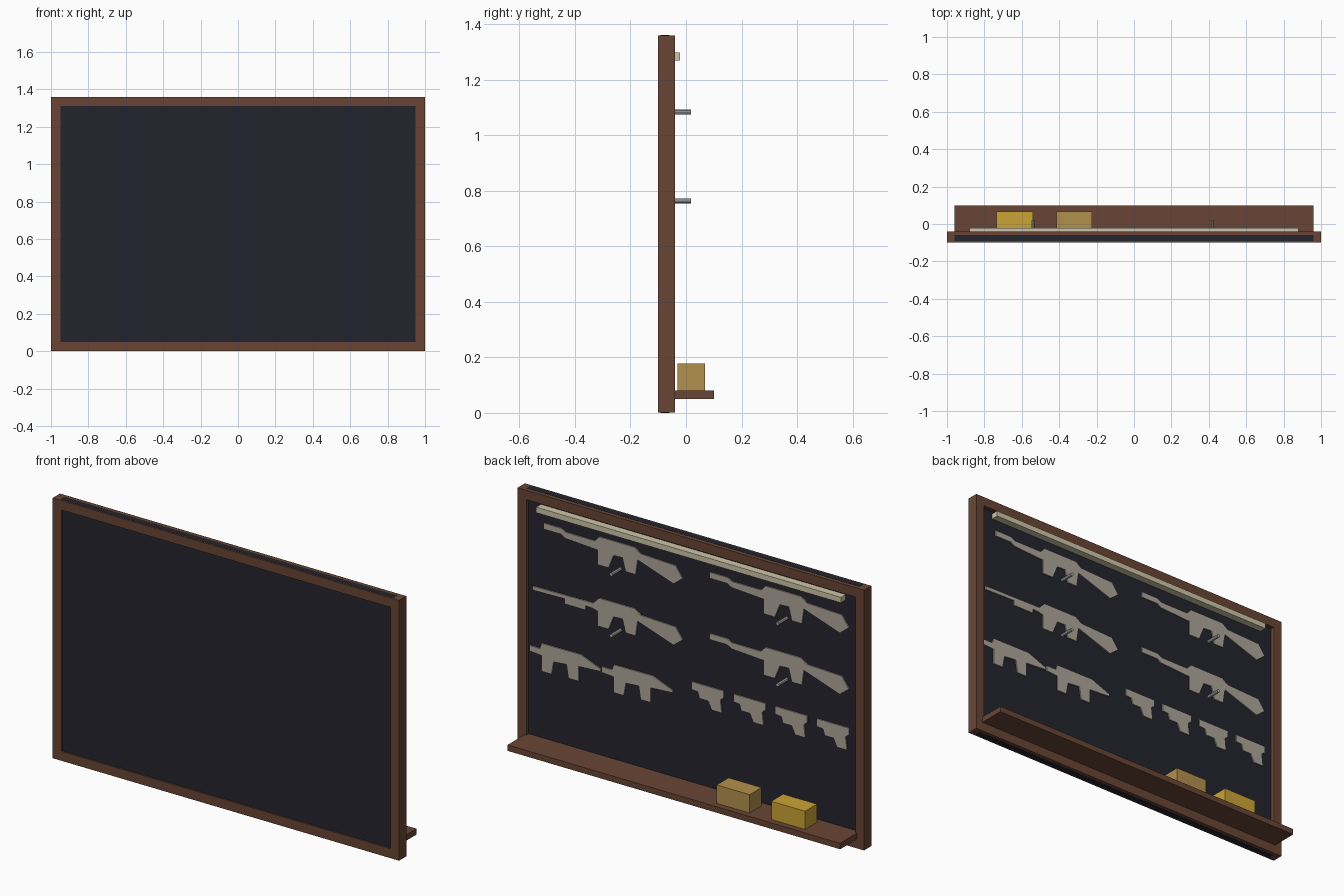
import bpy, bmesh, math

cube = bpy.data.objects.get("Cube")
if cube:
    bpy.data.objects.remove(cube, do_unlink=True)


def material(name, r, g, b):
    m = bpy.data.materials.new(name)
    m.use_nodes = True
    m.diffuse_color = (r, g, b, 1)
    bsdf = m.node_tree.nodes["Principled BSDF"]
    bsdf.inputs["Base Color"].default_value = (r, g, b, 1)
    bsdf.inputs["Roughness"].default_value = 0.8
    return m


wood = material("brown wood", 0.14, 0.06, 0.035)
slate = material("dark slate", 0.017, 0.017, 0.027)
cutout = material("warm grey", 0.42, 0.38, 0.32)
cream = material("cream", 0.62, 0.56, 0.4)
steel = material("steel grey", 0.42, 0.42, 0.4)
yellow = material("yellow card", 0.6, 0.37, 0.035)
tan = material("tan card", 0.45, 0.28, 0.075)


def finish(name, bm, mat):
    bmesh.ops.recalc_face_normals(bm, faces=bm.faces)
    mesh = bpy.data.meshes.new(name)
    bm.to_mesh(mesh)
    bm.free()
    mesh.materials.append(mat)
    obj = bpy.data.objects.new(name, mesh)
    bpy.context.collection.objects.link(obj)
    return obj


def box(name, mat, xs, ys, zs):
    bm = bmesh.new()
    bmesh.ops.create_cube(bm, size=1)
    for v in bm.verts:
        v.co = [lo if c < 0 else hi for c, (lo, hi) in zip(v.co, (xs, ys, zs))]
    return finish(name, bm, mat)


BOARD_BACK = -0.06


def plate(name, outline, dx=0, dz=0):
    """Thin cut-out standing on the rear of the board."""
    bm = bmesh.new()
    face = bm.faces.new([bm.verts.new((x + dx, BOARD_BACK, z + dz)) for x, z in outline])
    geom = bmesh.ops.extrude_face_region(bm, geom=[face])["geom"]
    for v in geom:
        if isinstance(v, bmesh.types.BMVert):
            v.co.y += 0.006
    return finish(name, bm, cutout)


# Board and surrounding frame
box("board", slate, (-0.96, 0.96), (-0.092, BOARD_BACK), (0, 1.36))
depth = (-0.1, -0.04)
for side, s in (("left", 1), ("right", -1)):
    box("frame_" + side, wood, sorted((s * 0.95, s)), depth, (0.001, 1.359))
for name, zs in (("bottom", (0.001, 0.05)), ("top", (1.31, 1.359))):
    box("frame_" + name, wood, (-0.95, 0.95), depth, zs)

# Rear tray, cartons and upper strip
box("tray", wood, (-0.96, 0.96), (BOARD_BACK, 0.1), (0.05, 0.081))
box("yellow_carton", yellow, (-0.735, -0.54), (-0.03, 0.068), (0.081, 0.176))
box("tan_carton", tan, (-0.415, -0.225), (-0.03, 0.068), (0.081, 0.177))
box("top_strip", cream, (-0.88, 0.88), (BOARD_BACK, -0.021), (1.268, 1.297))

# Long cut-outs share a body and differ in the barrel
body = [(0.55, 1.15), (0.55, 1.073), (0.486, 1.073), (0.457, 1.145),
        (0.405, 1.148), (0.387, 1.08), (0.33, 1.08), (0.318, 1.16),
        (0.11, 1.09), (0.058, 1.131), (0.098, 1.187), (0.3, 1.195),
        (0.335, 1.22), (0.54, 1.22)]
heavy_barrel = [(0.566, 1.192), (0.734, 1.192), (0.76, 1.206), (0.861, 1.206),
                (0.861, 1.175), (0.76, 1.175), (0.734, 1.16), (0.566, 1.15)]
slim_barrel = [(0.575, 1.185), (0.925, 1.18), (0.925, 1.16), (0.74, 1.164),
               (0.74, 1.137), (0.618, 1.137), (0.618, 1.16), (0.575, 1.157)]
COLUMN, ROW = -0.96, -0.32
for col in (0, 1):
    for row in (0, 1):
        barrel = slim_barrel if (col, row) == (0, 1) else heavy_barrel
        plate(f"long_cutout_{col}_{row}", body + barrel, col * COLUMN, row * ROW)

# Medium cut-outs
medium = [(0.942, 0.546), (0.942, 0.517), (0.873, 0.512), (0.873, 0.43),
          (0.815, 0.43), (0.803, 0.497), (0.728, 0.504), (0.717, 0.435),
          (0.659, 0.435), (0.659, 0.512), (0.532, 0.52), (0.532, 0.532),
          (0.647, 0.577), (0.873, 0.575), (0.882, 0.546)]
for i in range(2):
    plate(f"medium_cutout_{i}", medium, i * -0.417)

# Small cut-outs
small = [(0.006, 0.607), (0.006, 0.567), (-0.03, 0.564), (-0.04, 0.532),
         (-0.09, 0.532), (-0.11, 0.49), (-0.168, 0.49), (-0.16, 0.557),
         (-0.18, 0.572), (-0.18, 0.607)]
for i in range(4):
    plate(f"small_cutout_{i}", small, i * -0.241)

# Support pegs
for x in (0.42, 0.42 + COLUMN):
    for z in (1.083, 1.083 + ROW):
        bm = bmesh.new()
        bmesh.ops.create_cone(bm, cap_ends=True, segments=8, radius1=0.009,
                              radius2=0.009, depth=0.078)
        peg = finish("support_peg", bm, steel)
        peg.rotation_euler.x = math.pi / 2
        peg.location = (x, -0.021, z)
